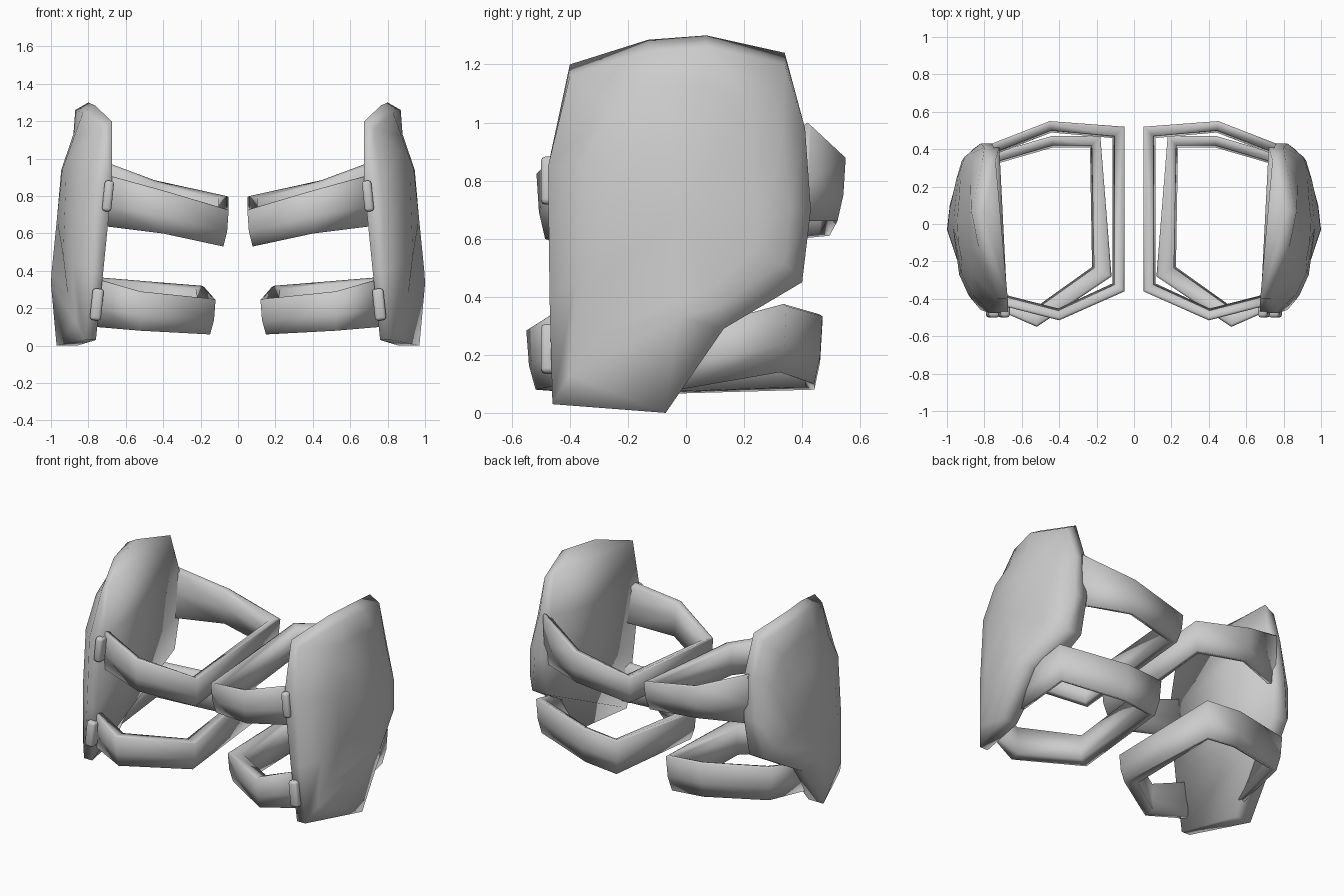
import bpy, bmesh, math
from mathutils import Vector, Matrix

cube = bpy.data.objects.get("Cube")
if cube:
    bpy.data.objects.remove(cube, do_unlink=True)

grey = bpy.data.materials.new("light_grey")
grey.use_nodes = True
colour = (0.6, 0.6, 0.6, 1)
grey.diffuse_color = colour
grey.node_tree.nodes["Principled BSDF"].inputs["Base Color"].default_value = colour
grey.node_tree.nodes["Principled BSDF"].inputs["Roughness"].default_value = 0.6


def finish(name, bm):
    """Turn a bmesh into a smooth object mirrored across x."""
    bmesh.ops.recalc_face_normals(bm, faces=bm.faces)
    for f in bm.faces:
        f.smooth = True
    mesh = bpy.data.meshes.new(name)
    bm.to_mesh(mesh)
    bm.free()
    mesh.materials.append(grey)
    obj = bpy.data.objects.new(name, mesh)
    bpy.context.collection.objects.link(obj)
    obj.modifiers.new("mirror", 'MIRROR').use_axis[0] = True


def bridge(bm, a, b):
    n = len(a)
    for i in range(n):
        j = (i + 1) % n
        bm.faces.new((a[i], a[j], b[j], b[i]))


# Curved side plate: outline as (y, z, inner x, outer x)
outline = [(-.46, .03, .76, .82), (-.47, .40, .72, .79), (-.475, .85, .675, .77),
           (-.40, 1.20, .675, .73), (-.13, 1.285, .765, .83), (.07, 1.30, .80, .87),
           (.34, 1.24, .74, .81), (.41, .98, .72, .80), (.43, .70, .73, .82),
           (.40, .45, .75, .86), (.13, .29, .82, .96), (-.07, 0, .86, .97)]
# Shoulder and belly of the outer bulge as (y, z, x)
shoulder = [(-.40, .13, .87), (-.38, .45, .885), (-.37, .85, .87), (-.26, 1.04, .87),
            (-.12, 1.12, .875), (.05, 1.13, .88), (.22, 1.07, .875), (.33, .92, .87),
            (.36, .70, .905), (.34, .52, .92), (.10, .36, .985), (-.03, .33, 1.0)]
belly = [(-.30, .27, .91), (-.27, .48, .935), (-.26, .75, .925), (-.20, .90, .92),
         (-.10, .94, .94), (.03, .94, .945), (.14, .91, .935), (.23, .82, .93),
         (.26, .68, .94), (.24, .56, .95), (.08, .42, .985), (-.03, .39, .997)]

bm = bmesh.new()
edge_in = [bm.verts.new((xi, y, z)) for y, z, xi, xo in outline]
# The top rim slopes down towards the outside
edge_out = [bm.verts.new((xo, y, z - (.04 if z > 1.1 else 0))) for y, z, xi, xo in outline]
rings = [[bm.verts.new((x, y, z)) for y, z, x in row] for row in (shoulder, belly)]
bridge(bm, edge_in, edge_out)
bridge(bm, edge_out, rings[0])
bridge(bm, rings[0], rings[1])
middle = bm.verts.new((.968, -.02, .68))
for i in range(len(outline)):
    bm.faces.new((rings[1][i], rings[1][(i + 1) % len(outline)], middle))
# Inner face: nearly flat strips running from the front edge to the back edge
for strip in [(3, 4, 5, 6), (2, 3, 6, 7), (1, 2, 7, 8), (1, 8, 9), (0, 1, 9, 10), (0, 10, 11)]:
    bm.faces.new([edge_in[i] for i in strip])
finish("side_plates", bm)


# Straps: path of the outside, back to front, as (x, y, bottom z, top z, thickness)
def strap(name, path):
    bm = bmesh.new()
    pts = [Vector(p[:2]) for p in path]
    normals = []
    for a, b in zip(pts, pts[1:]):
        d = (b - a).normalized()
        normals.append(Vector((-d.y, d.x)))
    rings = []
    for i, (x, y, z0, z1, thick) in enumerate(path):
        n0, n1 = normals[max(i - 1, 0)], normals[min(i, len(normals) - 1)]
        m = (n0 + n1) / (1 + n0.dot(n1))
        h = z1 - z0
        # Cross-section (depth, height): the lower edge leans inwards
        section = [(.028, 0), (.008, .4), (0, .97), (.012, 1),
                   (thick - .01, .93), (thick - .01, .5), (thick, .04)]
        rings.append([bm.verts.new((x + m.x * d, y + m.y * d, z0 + h * t))
                      for d, t in section])
    for a, b in zip(rings, rings[1:]):
        bridge(bm, a, b)
    bm.faces.new(rings[0])
    bm.faces.new(rings[-1])
    finish(name, bm)


strap("upper_straps", [(.76, .43, .66, 1.0, .06), (.45, .55, .66, .885, .06),
                       (.05, .52, .61, .80, .065), (.05, -.36, .53, .73, .065),
                       (.40, -.515, .60, .83, .06), (.73, -.43, .64, .92, .06)])
strap("lower_straps", [(.90, -.02, .08, .28, .06), (.87, .345, .14, .375, .06),
                       (.44, .47, .10, .34, .06), (.18, .47, .08, .32, .06),
                       (.12, -.28, .06, .25, .10), (.52, -.55, .08, .29, .09),
                       (.77, -.44, .10, .36, .06)])


# Small rounded clasps where the straps meet the front edge
def clasp(name, centre, size, tilt):
    bm = bmesh.new()
    bmesh.ops.create_cube(bm, size=1)
    bmesh.ops.scale(bm, vec=size, verts=bm.verts)
    bmesh.ops.bevel(bm, geom=bm.edges[:], offset=.016, segments=2,
                    affect='EDGES', profile=.5)
    bmesh.ops.rotate(bm, matrix=Matrix.Rotation(tilt, 3, 'Y'), verts=bm.verts)
    bmesh.ops.translate(bm, vec=centre, verts=bm.verts)
    finish(name, bm)


clasp("upper_clasps", (.695, -.465, .80), (.05, .07, .165), math.radians(-6))
clasp("lower_clasps", (.755, -.465, .22), (.06, .07, .17), math.radians(-6))
